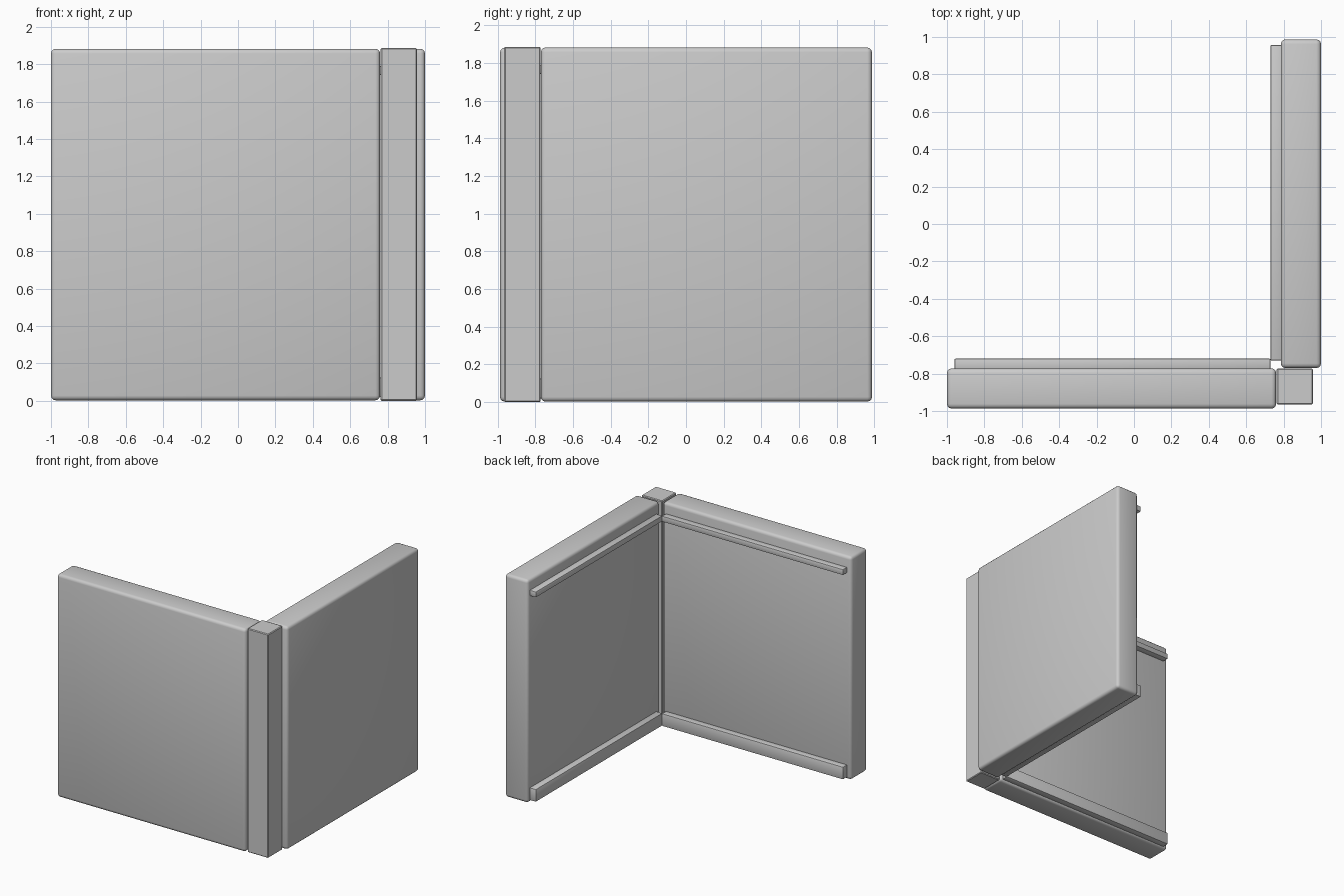
import bpy

if "Cube" in bpy.data.objects:
    bpy.data.objects.remove(bpy.data.objects["Cube"])


def box(name, x, y, z, bevel, segments):
    """Rounded box spanning the given (min, max) ranges."""
    spans = (x, y, z)
    bpy.ops.mesh.primitive_cube_add(size=1, location=[(a + b) / 2 for a, b in spans])
    ob = bpy.context.object
    ob.name = name
    ob.scale = [b - a for a, b in spans]
    bpy.ops.object.transform_apply(location=False, rotation=False, scale=True)
    mod = ob.modifiers.new("rounded_edges", 'BEVEL')
    mod.width = bevel
    mod.segments = segments
    bpy.ops.object.modifier_apply(modifier=mod.name)
    bpy.ops.object.shade_smooth_by_angle()
    return ob


# Two wall panels meeting in an L
box("front_panel", (-1.0, 0.76), (-0.987, -0.772), (0.003, 1.882), 0.025, 3)
box("side_panel", (0.785, 1.0), (-0.77, 0.987), (0.003, 1.882), 0.025, 3)

# Square post filling the outer corner
box("corner_post", (0.763, 0.957), (-0.965, -0.772), (0.0, 1.886), 0.006, 1)

# Thin upper and taller lower rails on the inner faces
for level, z in (("top", (1.742, 1.79)), ("bottom", (0.02, 0.125))):
    box(f"front_{level}_rail", (-0.96, 0.73), (-0.78, -0.72), z, 0.006, 2)
    box(f"side_{level}_rail", (0.73, 0.793), (-0.73, 0.957), z, 0.006, 2)
